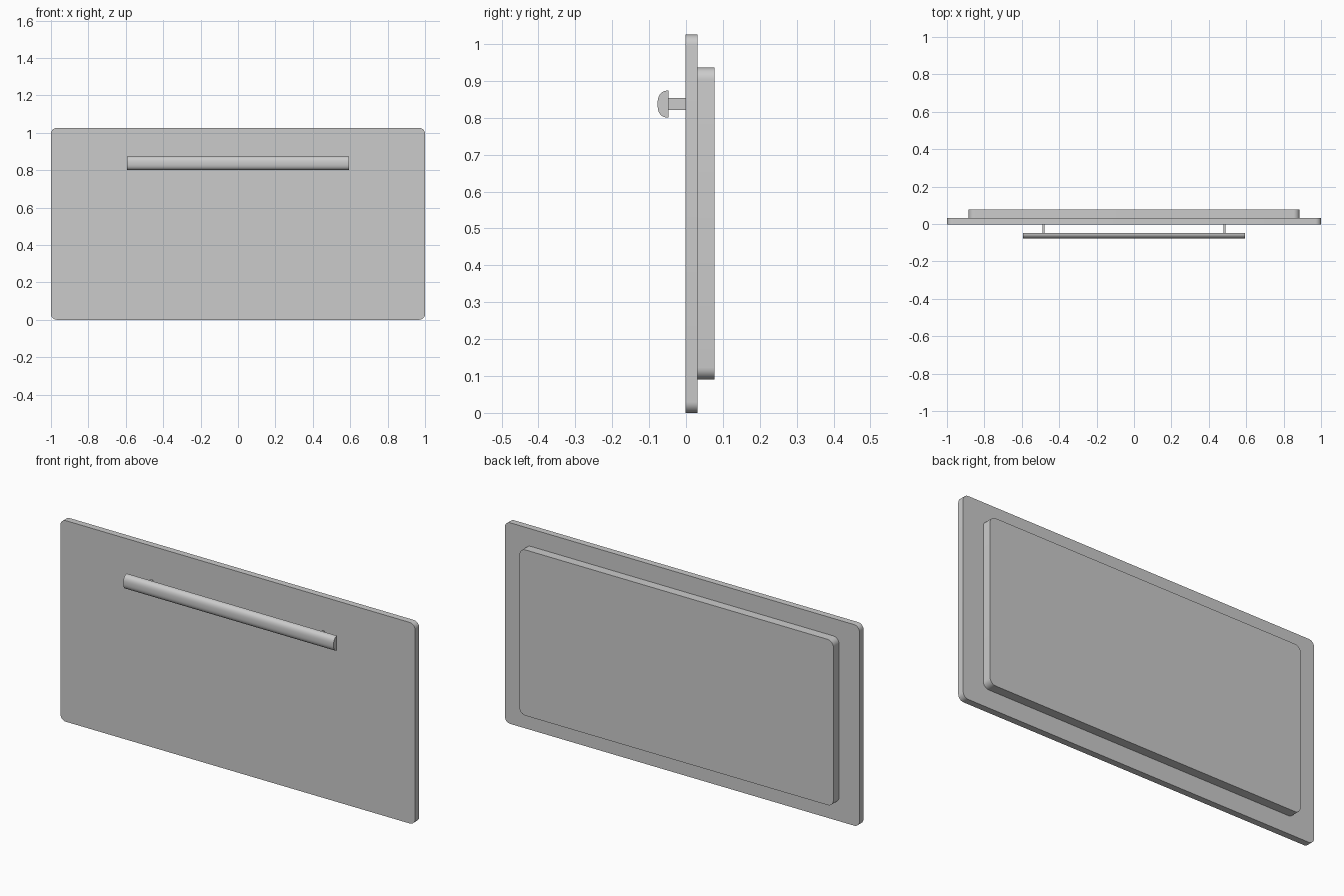
import bpy, bmesh, math

if "Cube" in bpy.data.objects:
    bpy.data.objects.remove(bpy.data.objects["Cube"])


def extrude_profile(name, points, offset, smooth=True):
    """Cap a closed outline and extrude it by the offset vector."""
    bm = bmesh.new()
    face = bm.faces.new([bm.verts.new(p) for p in points])
    ext = bmesh.ops.extrude_face_region(bm, geom=[face], use_keep_orig=True)
    verts = [g for g in ext["geom"] if isinstance(g, bmesh.types.BMVert)]
    bmesh.ops.translate(bm, verts=verts, vec=offset)
    bmesh.ops.recalc_face_normals(bm, faces=bm.faces)
    mesh = bpy.data.meshes.new(name)
    bm.to_mesh(mesh)
    bm.free()
    obj = bpy.data.objects.new(name, mesh)
    bpy.context.collection.objects.link(obj)
    if smooth:
        bpy.ops.object.select_all(action="DESELECT")
        obj.select_set(True)
        bpy.context.view_layer.objects.active = obj
        bpy.ops.object.shade_smooth_by_angle(angle=math.radians(35))
    return obj


def rounded_panel(name, half_width, z0, z1, y0, y1, radius, steps=8):
    """Upright slab with rounded corners."""
    w = half_width - radius
    corners = [(w, z1 - radius), (-w, z1 - radius), (-w, z0 + radius), (w, z0 + radius)]
    points = []
    for i, (cx, cz) in enumerate(corners):
        for s in range(steps + 1):
            a = math.pi / 2 * (i + s / steps)
            points.append((cx + radius * math.cos(a), y0, cz + radius * math.sin(a)))
    return extrude_profile(name, points, (0, y1 - y0, 0))


# Drawer front and the smaller raised panel behind it
rounded_panel("drawer_front", 1.0, 0.0, 1.025, -0.002, 0.031, 0.03)
rounded_panel("back_panel", 0.885, 0.091, 0.936, 0.031, 0.077, 0.032)

# Handle bar: flat back, softly squared rounded front
HANDLE_Z, HALF_LENGTH, BACK_Y = 0.837, 0.593, -0.048
profile = []
for i in range(25):
    a = math.pi * i / 24
    c, s = math.cos(a), max(math.sin(a), 0.0)
    profile.append((-HALF_LENGTH, BACK_Y - 0.029 * s ** 0.8,
                    HANDLE_Z + 0.0365 * math.copysign(abs(c) ** 0.8, c)))
extrude_profile("handle_bar", profile, (2 * HALF_LENGTH, 0, 0))

# Two thin posts joining the bar to the front
for side, label in ((-1, "left"), (1, "right")):
    x = side * 0.484
    post = [(x + dx * 0.006, BACK_Y, HANDLE_Z + dz * 0.016)
            for dx, dz in ((-1, -1), (1, -1), (1, 1), (-1, 1))]
    extrude_profile("handle_post_" + label, post, (0, 0.046, 0), smooth=False)
